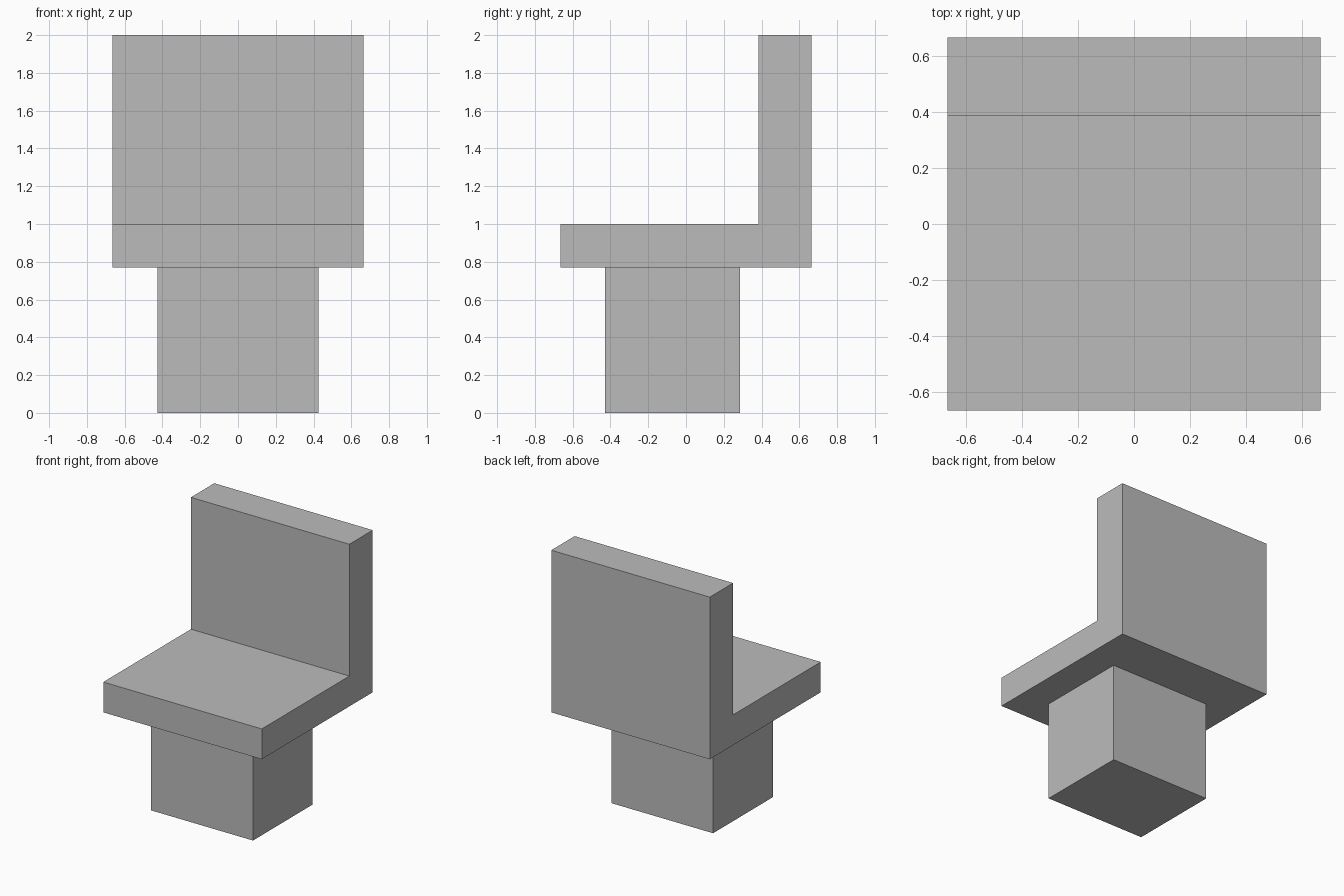
import bpy
import bmesh

cube = bpy.data.objects.get("Cube")
if cube:
    bpy.data.objects.remove(cube, do_unlink=True)

# One plain grey for the whole chair
grey = bpy.data.materials.new("plain_grey")
grey.use_nodes = True
colour = (0.5, 0.5, 0.5, 1.0)
grey.diffuse_color = colour
grey.node_tree.nodes["Principled BSDF"].inputs["Base Color"].default_value = colour


def extrude_profile(name, profile, half_width):
    """Extrude a closed side profile of (y, z) points across x."""
    bm = bmesh.new()
    face = bm.faces.new([bm.verts.new((-half_width, y, z)) for y, z in profile])
    result = bmesh.ops.extrude_face_region(bm, geom=[face])
    moved = [v for v in result["geom"] if isinstance(v, bmesh.types.BMVert)]
    bmesh.ops.translate(bm, verts=moved, vec=(2 * half_width, 0, 0))
    bmesh.ops.recalc_face_normals(bm, faces=bm.faces)
    mesh = bpy.data.meshes.new(name)
    bm.to_mesh(mesh)
    bm.free()
    mesh.materials.append(grey)
    obj = bpy.data.objects.new(name, mesh)
    bpy.context.collection.objects.link(obj)
    return obj


half, seat_bottom, seat_top, back_front = 0.665, 0.77, 1.0, 0.385

# Seat and backrest as one L-shaped slab
extrude_profile("seat_and_backrest", [
    (-half, seat_bottom), (half, seat_bottom), (half, 2.0),
    (back_front, 2.0), (back_front, seat_top), (-half, seat_top)], half)

# Block pedestal under the seat
extrude_profile("pedestal", [
    (-0.43, 0), (0.285, 0), (0.285, seat_bottom), (-0.43, seat_bottom)], 0.427)
